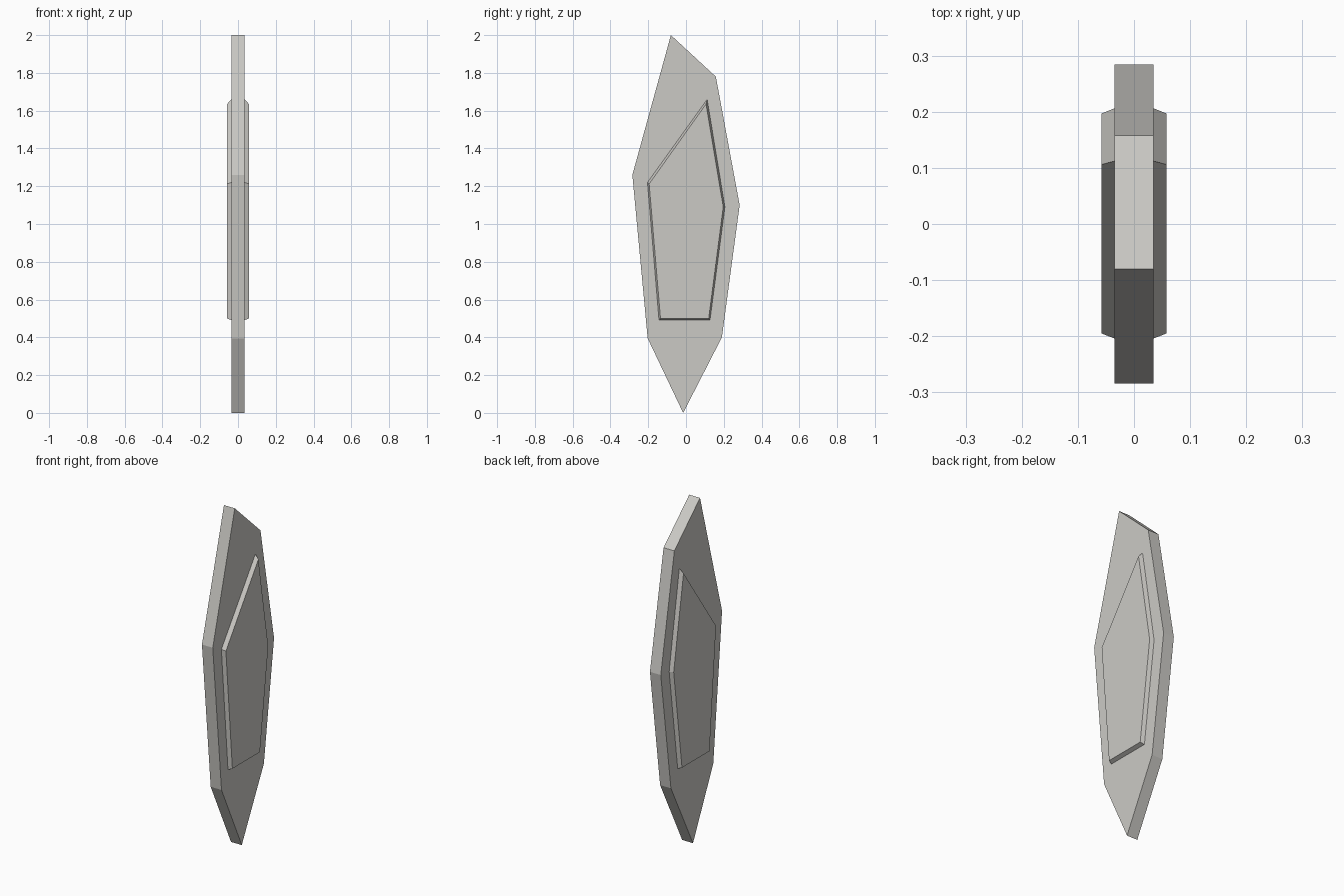
import bpy
import bmesh

cube = bpy.data.objects.get("Cube")
if cube:
    bpy.data.objects.remove(cube, do_unlink=True)

stone = bpy.data.materials.new("pale warm grey")
stone.use_nodes = True
colour = (0.6, 0.59, 0.56, 1)
stone.diffuse_color = colour
stone.node_tree.nodes["Principled BSDF"].inputs["Base Color"].default_value = colour


def loft(name, rings):
    """Solid through matching (x, outline) rings, outlines given as (y, z)."""
    bm = bmesh.new()
    loops = [[bm.verts.new((x, y, z)) for y, z in outline] for x, outline in rings]
    for a, b in zip(loops, loops[1:]):
        for i in range(len(a)):
            j = (i + 1) % len(a)
            bm.faces.new((a[i], a[j], b[j], b[i]))
    bm.faces.new(loops[0])
    bm.faces.new(loops[-1])
    bmesh.ops.recalc_face_normals(bm, faces=bm.faces)
    mesh = bpy.data.meshes.new(name)
    bm.to_mesh(mesh)
    bm.free()
    mesh.materials.append(stone)
    obj = bpy.data.objects.new(name, mesh)
    bpy.context.collection.objects.link(obj)
    return obj


HALF = 0.035   # half thickness of the slab
RAISED = 0.058  # outer face of the side panels

# Pointed seven-sided slab
slab = [(-0.08, 2), (0.158, 1.78), (0.284, 1.1), (0.19, 0.4),
        (-0.015, 0), (-0.203, 0.395), (-0.284, 1.26)]
loft("crystal_slab", [(-HALF, slab), (HALF, slab)])

# Raised five-sided panel with sloped edges on each side
base = [(0.112, 1.66), (0.206, 1.09), (0.127, 0.491), (-0.143, 0.491), (-0.204, 1.22)]
face = [(0.106, 1.635), (0.197, 1.09), (0.12, 0.5), (-0.135, 0.5), (-0.195, 1.212)]
for side, label in ((1, "left"), (-1, "right")):
    loft(label + "_raised_panel", [(side * HALF, base), (side * RAISED, face)])
